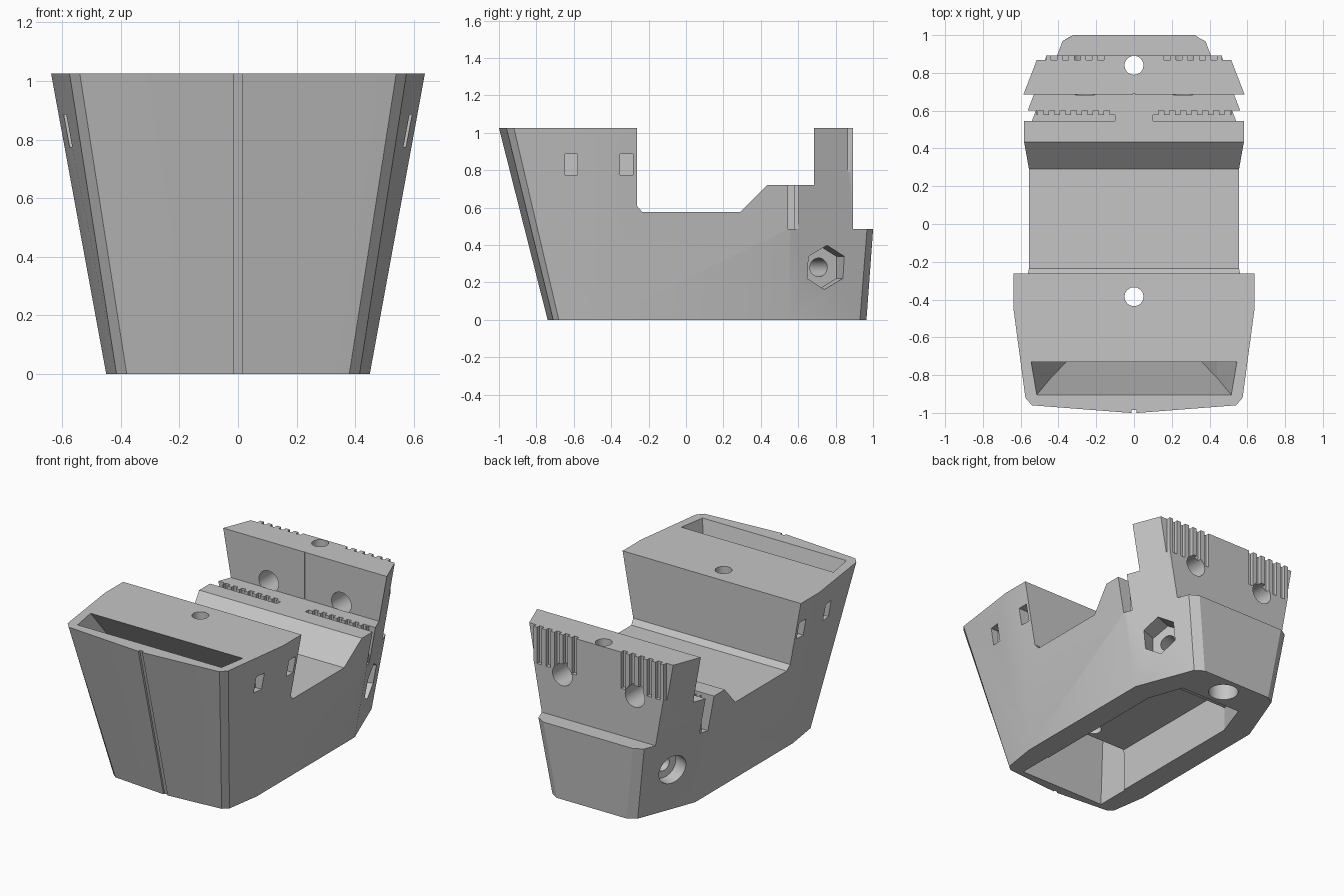
import bpy, bmesh, math
from mathutils import Matrix, Vector

old = bpy.data.objects.get("Cube")
if old:
    bpy.data.objects.remove(old)

grey = bpy.data.materials.new("mid grey plastic")
grey.use_nodes = True
colour = (0.56, 0.56, 0.56, 1)
grey.diffuse_color = colour
grey.node_tree.nodes["Principled BSDF"].inputs["Base Color"].default_value = colour


def finish(name, bm):
    bmesh.ops.recalc_face_normals(bm, faces=bm.faces)
    mesh = bpy.data.meshes.new(name)
    bm.to_mesh(mesh)
    bm.free()
    mesh.materials.append(grey)
    ob = bpy.data.objects.new(name, mesh)
    bpy.context.scene.collection.objects.link(ob)
    return ob


def loft(name, ring_a, ring_b):
    """Closed solid between two matching rings of 3D points."""
    bm = bmesh.new()
    a = [bm.verts.new(p) for p in ring_a]
    b = [bm.verts.new(p) for p in ring_b]
    n = len(a)
    bm.faces.new(a)
    bm.faces.new(b[::-1])
    for i in range(n):
        j = (i + 1) % n
        bm.faces.new((a[i], b[i], b[j], a[j]))
    return finish(name, bm)


def level(points, z):
    return [(x, y, z) for x, y in points]


def rect(x0, x1, y0, y1):
    return [(x0, y0), (x1, y0), (x1, y1), (x0, y1)]


def mirrored(half):
    """Complete an outline from its +x half."""
    return half + [(-x, y) for x, y in reversed(half)]


def cut(cutter):
    cutter.hide_render = True
    mod = body.modifiers.new("cut", 'BOOLEAN')
    mod.operation = 'DIFFERENCE'
    mod.solver = 'EXACT'
    mod.object = cutter
    bpy.context.view_layer.objects.active = body
    bpy.ops.object.modifier_apply(modifier=mod.name)
    bpy.data.objects.remove(cutter)


def cut_box(x0, x1, y0, y1, z0, z1):
    r = rect(x0, x1, y0, y1)
    cut(loft("box_cutter", level(r, z0), level(r, z1)))


def cut_side_profile(points):
    cut(loft("profile_cutter", [(-1, y, z) for y, z in points],
             [(1, y, z) for y, z in points]))


def cut_cylinder(start, end, radius, sides=32):
    """Drill from start to end; one corner of the section points up."""
    start, end = Vector(start), Vector(end)
    axis = (end - start).normalized()
    up = Vector((0, 1, 0)) if abs(axis.z) > 0.9 else Vector((0, 0, 1))
    side = axis.cross(up)
    ring = []
    for i in range(sides):
        a = math.tau * i / sides
        ring.append((up * math.cos(a) + side * math.sin(a)) * radius)
    cut(loft("hole_cutter", [start + p for p in ring], [end + p for p in ring]))


# Flared main block
H = 1.025
bottom = [(0.02, -0.74), (0.38, -0.71), (0.415, -0.68), (0.45, -0.45),
          (0.45, 0.55), (0.305, 0.93), (0.25, 0.965)]
top = [(0.02, -1.0), (0.54, -0.96), (0.575, -0.92), (0.638, -0.45),
       (0.638, 0.55), (0.46, 1.01), (0.4, 1.04)]
body = loft("main_body", level(mirrored(bottom), 0), level(mirrored(top), H))

# Saddle and rear step
cut_side_profile([(-0.263, 1.2), (-0.263, 0.61), (-0.235, 0.577), (0.29, 0.577),
                  (0.435, 0.72), (0.685, 0.72), (0.685, 1.2)])
cut_side_profile([(0.893, 1.2), (0.893, 0.485), (1.2, 0.485), (1.2, 1.2)])

# Underside cavity
cut(loft("cavity_cutter", level(rect(-0.3, 0.3, -0.62, 0.5), -0.02),
         level(rect(-0.3, 0.3, -0.6, 0.5), 0.28)))
cut(loft("cavity_tail_cutter",
         level([(-0.3, 0.49), (0.3, 0.49), (0.22, 0.72), (-0.22, 0.72)], -0.02),
         level([(-0.3, 0.49), (0.3, 0.49), (0.22, 0.72), (-0.22, 0.72)], 0.15)))

# Slanted front pocket with an overhanging rear wall
cut(loft("pocket_cutter", level(rect(-0.44, 0.44, -0.815, -0.46), 0.62),
         level([(-0.515, -0.905), (0.515, -0.905), (0.545, -0.73), (-0.545, -0.73)],
               H + 0.001)))
cut(loft("pocket_shaft_cutter", level(rect(-0.3, 0.3, -0.67, -0.45), -0.03),
         level(rect(-0.441, 0.441, -0.816, -0.459), 0.625)))

# Front centre groove
cut(loft("groove_cutter", level(rect(-0.014, 0.014, -0.9, -0.727), -0.01),
         level(rect(-0.014, 0.014, -1.2, -0.987), H + 0.01)))
cut_box(-0.005, 0.005, 0.6, 0.691, 0.72, 1.2)

# Vertical pin holes, the rear one counterbored from below
for y in (0.84, -0.385):
    cut_cylinder((0, y, -1), (0, y, 2), 0.05)
cut_cylinder((0, 0.84, -0.1), (0, 0.84, 0.12), 0.09)

for s in (-1, 1):
    def side_box(x0, x1, *rest):
        cut_box(min(s * x0, s * x1), max(s * x0, s * x1), *rest)

    # Bolt holes square to the tapered sides, meeting at the middle
    def along(d):
        return (s * (0.42 + 0.93 * d), 0.745 + 0.36 * d, 0.28)
    cut_cylinder(along(-0.45), along(0.3), 0.05)
    if s > 0:
        cut_cylinder(along(-0.1), along(0.3), 0.118, 6)
    else:
        cut_cylinder(along(-0.1), along(0.3), 0.095)

    # Strap windows
    for y in (-0.613, -0.318):
        side_box(0.53, 0.8, y - 0.034, y + 0.034, 0.775, 0.885)

    # Toothed slot in the rear deck
    side_box(0.1, 0.8, 0.545, 0.577, 0.485, 0.8)
    for i in range(7):
        x = 0.13 + i * 0.058
        side_box(x, x + 0.03, 0.56, 0.602, 0.485, 0.8)
    side_box(0.515, 0.8, 0.56, 0.602, 0.485, 0.8)

    # Ribs on the rear wall
    for i in range(5):
        x = 0.16 + i * 0.062
        side_box(x, x + 0.032, 0.867, 1.2, 0.79, 1.2)
    side_box(0.466, 0.8, 0.867, 1.2, 0.79, 1.2)

    # Round screw holes through the rear wall
    cut_cylinder((s * 0.26, 0.684, 0.765), (s * 0.26, 1, 0.765), 0.07)

# Soft shading across shallow bends
bpy.ops.object.select_all(action='DESELECT')
body.select_set(True)
bpy.context.view_layer.objects.active = body
bpy.ops.object.shade_smooth_by_angle(angle=math.radians(25))
